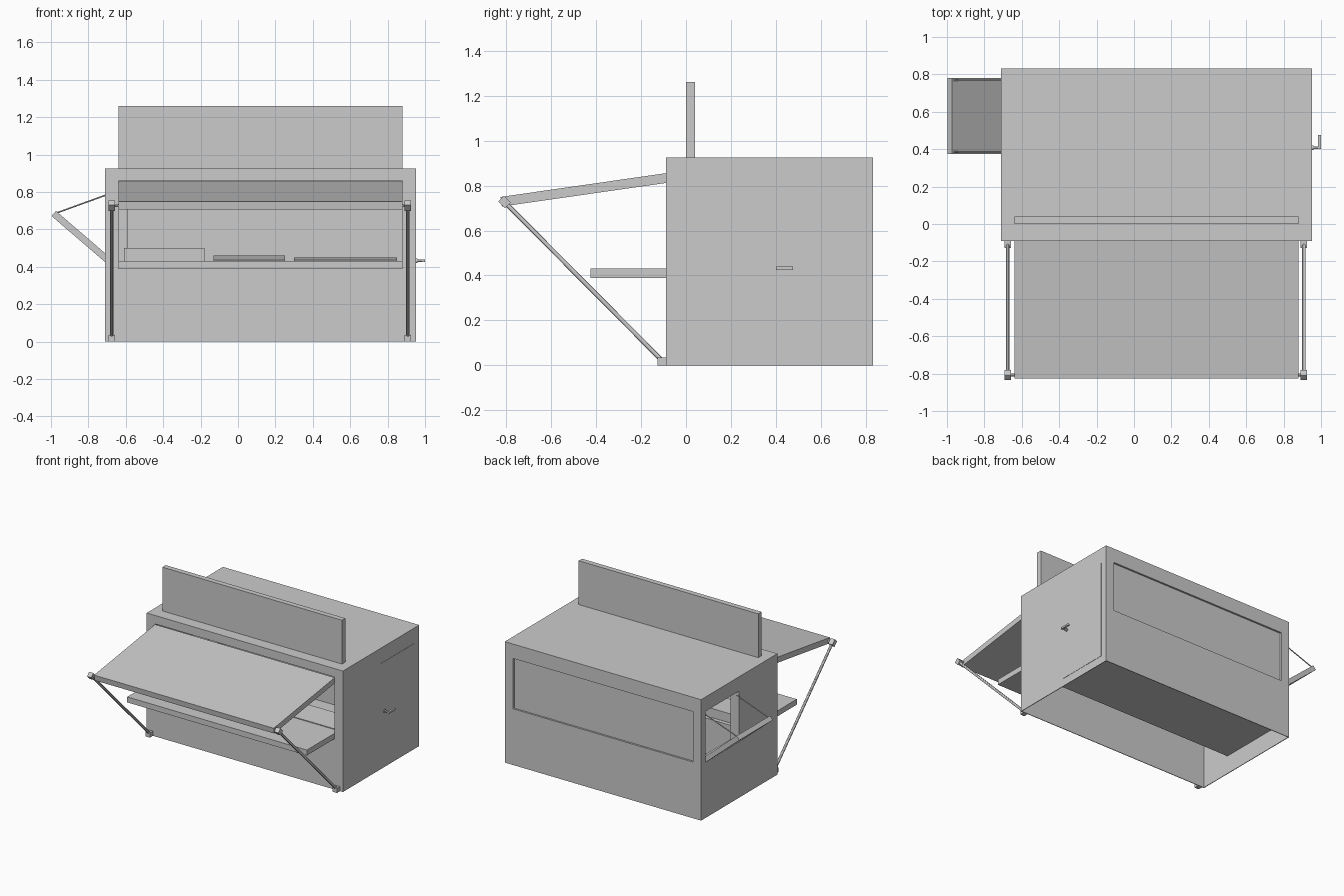
import bpy, bmesh, math
from mathutils import Vector, Matrix

if "Cube" in bpy.data.objects:
    bpy.data.objects.remove(bpy.data.objects["Cube"])

X0, X1, Y0, Y1, H = -0.71, 0.951, -0.09, 0.832, 0.925   # booth shell extents
OX0, OX1 = -0.64, 0.88                                  # serving opening / room width
T = 0.005                                               # skirt thickness


def mesh_obj(name, bm):
    bmesh.ops.recalc_face_normals(bm, faces=bm.faces)
    me = bpy.data.meshes.new(name)
    bm.to_mesh(me)
    bm.free()
    ob = bpy.data.objects.new(name, me)
    bpy.context.collection.objects.link(ob)
    return ob


def box(name, x, y, z):
    bm = bmesh.new()
    bmesh.ops.create_cube(bm, size=1)
    for v in bm.verts:
        v.co = Vector([(a + b) / 2 + c * (b - a) for c, (a, b) in zip(v.co, (x, y, z))])
    return mesh_obj(name, bm)


def beam(name, a, b, side, width, thick):
    """Box from a to b; width runs along the side axis."""
    a, b, s = Vector(a), Vector(b), Vector(side)
    d = b - a
    n = d.normalized().cross(s)
    m = Matrix((s * width, n * thick, d)).transposed().to_4x4()
    m.translation = (a + b) / 2
    bm = bmesh.new()
    bmesh.ops.create_cube(bm, size=1, matrix=m)
    return mesh_obj(name, bm)


def rod(name, a, b, r, n=12):
    a, b = Vector(a), Vector(b)
    d = b - a
    m = Matrix.Translation((a + b) / 2) @ d.to_track_quat('Z', 'Y').to_matrix().to_4x4()
    bm = bmesh.new()
    bmesh.ops.create_cone(bm, cap_ends=True, segments=n, radius1=r, radius2=r,
                          depth=d.length, matrix=m)
    ob = mesh_obj(name, bm)
    bpy.context.view_layer.objects.active = ob
    ob.select_set(True)
    bpy.ops.object.shade_smooth_by_angle()
    ob.select_set(False)
    return ob


def cut(ob, *ranges):
    cutter = box("cutter", *ranges)
    cutter.hide_render = True
    mod = ob.modifiers.new("cut", 'BOOLEAN')
    mod.operation, mod.solver, mod.object = 'DIFFERENCE', 'EXACT', cutter
    bpy.context.view_layer.objects.active = ob
    bpy.ops.object.modifier_apply(modifier=mod.name)
    bpy.data.objects.remove(cutter)


# Thick-walled booth: underside recess, space below the counter, then the room
shell = box("booth_shell", (X0, X1), (Y0, Y1), (0, H))
cut(shell, (X0 + T, X1 - T), (Y0 + T, Y1 - T), (-0.1, 0.14))
cut(shell, (X0 + T, X1 - T), (Y0 + T, 0.17), (0.1, 0.39))
cut(shell, (OX0, OX1), (0.19, 0.765), (0.16, 0.86))
cut(shell, (OX0, OX1), (Y0 - 0.1, 0.765), (0.43, 0.86))
# Back hatch recess and side window
cut(shell, (OX0, OX1), (Y1 - 0.014, Y1 + 0.1), (0.43, 0.815))
cut(shell, (X0 - 0.1, OX0 + 0.05), (0.375, 0.78), (0.43, 0.815))

# Flush side door and front shelf
box("side_door", (X1 - 0.03, X1 + 0.002), (0.37, 0.78), (0.06, 0.808))
box("serving_shelf", (OX0, OX1), (-0.425, Y0 + T), (0.388, 0.43))

# Equipment on the inner counter
box("counter_cabinet", (-0.61, -0.18), (-0.04, 0.16), (0.43, 0.50))
for name, x, h in (("large_tray", (-0.13, 0.25), 0.03), ("long_tray", (0.30, 0.85), 0.018)):
    beam(name, (sum(x) / 2, -0.04, 0.43), (sum(x) / 2, 0.16, 0.425 + h),
         (1, 0, 0), x[1] - x[0], 0.012)

# Roof board
box("roof_board", (OX0, OX1), (0.0, 0.04), (H, 1.26))

# Raised front awning
mx = (OX0 + OX1) / 2
beam("awning", (mx, -0.085, 0.834), (mx, -0.822, 0.728), (1, 0, 0), OX1 - OX0, 0.043)

# Awning struts with end blocks and pins
for side, x, edge in (("left", -0.675, OX0), ("right", 0.908, OX1)):
    rod(side + "_strut", (x, -0.81, 0.73), (x, -0.105, 0.02), 0.01)
    box(side + "_lower_block", (x - 0.018, x + 0.018), (-0.127, Y0), (0, 0.036))
    beam(side + "_upper_block", (x, -0.822, 0.742), (x, -0.792, 0.712), (1, 0, 0), 0.036, 0.036)
    rod(side + "_pin", (x, -0.807, 0.728), (edge, -0.807, 0.728), 0.008)

# Side flap held by thin stays
beam("side_flap", (-0.70, 0.5775, 0.44), (-0.985, 0.5775, 0.685), (0, 1, 0), 0.405, 0.036)
for i, y in enumerate((0.387, 0.768)):
    rod(f"flap_stay_{i}", (-0.965, y, 0.69), (X0 + 0.01, y, 0.786), 0.004, 8)

# Door handle
rod("handle_rose", (X1 - 0.002, 0.408, 0.432), (X1 + 0.008, 0.408, 0.432), 0.012, 16)
rod("handle_stem", (X1, 0.408, 0.432), (0.993, 0.408, 0.432), 0.007)
box("handle_lever", (0.985, 1.0), (0.40, 0.475), (0.425, 0.439))
